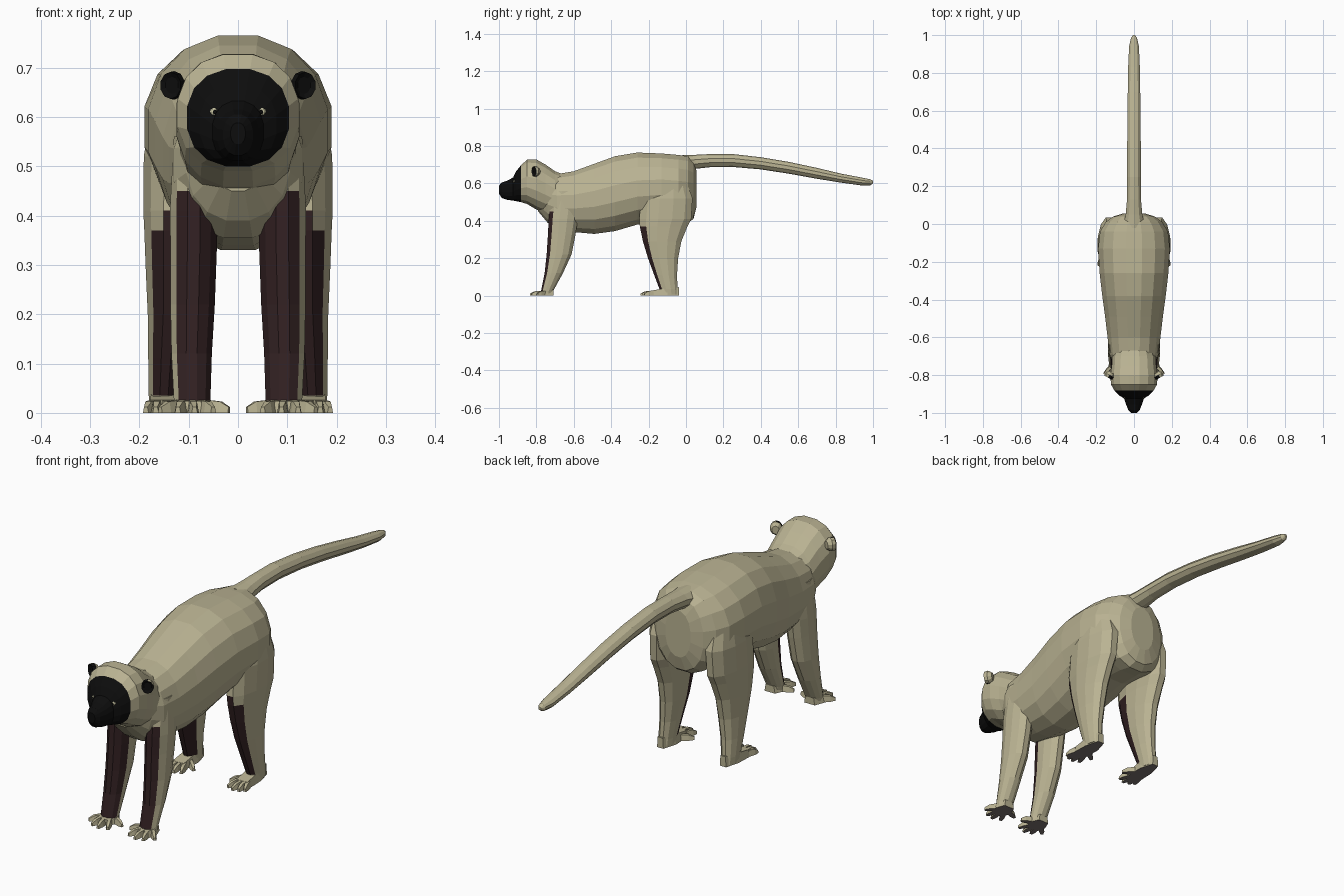
import bpy, bmesh, math
from mathutils import Vector, Matrix


def mat(name, rgb):
    m = bpy.data.materials.new(name)
    m.diffuse_color = (*rgb, 1)
    return m


FUR = mat("fur beige", (0.49, 0.45, 0.29))
BLACK = mat("face black", (0.004, 0.004, 0.004))
BROWN = mat("leg brown", (0.032, 0.015, 0.016))
SOLE = mat("sole grey", (0.20, 0.17, 0.16))
EYE = mat("eye pale", (0.52, 0.50, 0.33))


def finish(name, bm, mats, rule=None):
    bmesh.ops.recalc_face_normals(bm, faces=bm.faces[:])
    bm.normal_update()
    if rule:
        for f in bm.faces:
            f.material_index = rule(f.calc_center_median(), f.normal)
    me = bpy.data.meshes.new(name)
    bm.to_mesh(me)
    bm.free()
    for m in mats:
        me.materials.append(m)
    ob = bpy.data.objects.new(name, me)
    bpy.context.collection.objects.link(ob)
    return ob


def add_loft(bm, rings):
    loops = [[bm.verts.new(p) for p in r] for r in rings]
    for a, b in zip(loops, loops[1:]):
        n = len(a)
        for i in range(n):
            bm.faces.new((a[i], a[(i + 1) % n], b[(i + 1) % n], b[i]))
    bm.faces.new(loops[0])
    bm.faces.new(loops[-1])


def oval(n, e=1.0):
    pts = []
    for i in range(n):
        a = 2 * math.pi * (i + 0.5) / n
        c, s = math.cos(a), math.sin(a)
        pts.append((math.copysign(abs(c) ** e, c), math.copysign(abs(s) ** e, s)))
    k = max(p[1] for p in pts)          # keep the full height of the section
    return [(u / max(q[0] for q in pts), v / k) for u, v in pts]


def along_y(rows, n, e=1.0):
    """Rows: y, half width, bottom, top."""
    return [[(u * w, y, (lo + hi) / 2 + v * (hi - lo) / 2) for u, v in oval(n, e)]
            for y, w, lo, hi in rows]


def along_z(rows, n, s):
    """Rows: z, centre x, half width, front y, back y."""
    return [[(s * (x + u * w), (f + b) / 2 + v * (b - f) / 2, z) for u, v in oval(n)]
            for z, x, w, f, b in rows]


# Torso
bm = bmesh.new()
add_loft(bm, along_y([
    (-0.79, 0.06, 0.45, 0.60), (-0.74, 0.105, 0.39, 0.64), (-0.69, 0.13, 0.355, 0.65),
    (-0.60, 0.14, 0.34, 0.665), (-0.49, 0.153, 0.33, 0.705), (-0.38, 0.168, 0.345, 0.745),
    (-0.26, 0.182, 0.38, 0.765), (-0.13, 0.19, 0.40, 0.76), (-0.04, 0.18, 0.395, 0.752),
    (0.01, 0.15, 0.39, 0.745), (0.04, 0.11, 0.41, 0.72), (0.055, 0.06, 0.47, 0.67)], 16, 0.92))
finish("torso", bm, [FUR])

# Tail
bm = bmesh.new()
add_loft(bm, along_y([
    (-0.02, 0.06, 0.65, 0.752), (0.05, 0.044, 0.678, 0.753), (0.13, 0.037, 0.687, 0.757),
    (0.25, 0.036, 0.688, 0.757), (0.40, 0.036, 0.675, 0.74), (0.55, 0.035, 0.652, 0.715),
    (0.70, 0.033, 0.625, 0.683), (0.83, 0.031, 0.604, 0.652), (0.94, 0.026, 0.589, 0.631),
    (0.985, 0.016, 0.590, 0.622), (1.0, 0.006, 0.600, 0.614)], 10))
finish("tail", bm, [FUR])

# Head with dark face and muzzle
bm = bmesh.new()
add_loft(bm, along_y([
    (-0.66, 0.10, 0.42, 0.65), (-0.70, 0.115, 0.42, 0.665), (-0.75, 0.118, 0.44, 0.70),
    (-0.80, 0.125, 0.46, 0.728), (-0.85, 0.122, 0.49, 0.727), (-0.882, 0.103, 0.50, 0.697),
    (-0.908, 0.078, 0.505, 0.665), (-0.924, 0.052, 0.508, 0.632), (-0.955, 0.042, 0.512, 0.615),
    (-0.985, 0.030, 0.522, 0.605), (-1.0, 0.015, 0.545, 0.588)], 16, 0.88))
finish("head", bm, [FUR, BLACK], lambda c, n: int(c.y < -0.87))

LEG_FRONT = [(0.56, 0.10, 0.03, -0.70, -0.60), (0.45, 0.09, 0.046, -0.73, -0.572),
             (0.41, 0.09, 0.048, -0.734, -0.578),
             (0.33, 0.090, 0.047, -0.738, -0.59), (0.22, 0.092, 0.045, -0.745, -0.612),
             (0.12, 0.094, 0.041, -0.756, -0.658), (0.025, 0.093, 0.037, -0.775, -0.71),
             (0.005, 0.093, 0.034, -0.778, -0.712)]
LEG_HIND = [(0.62, 0.13, 0.045, -0.19, 0.0), (0.52, 0.133, 0.058, -0.24, 0.035),
            (0.41, 0.136, 0.056, -0.25, 0.028), (0.37, 0.137, 0.053, -0.247, 0.008),
            (0.29, 0.138, 0.049, -0.23, -0.025),
            (0.20, 0.140, 0.043, -0.203, -0.042), (0.11, 0.146, 0.036, -0.17, -0.048),
            (0.035, 0.150, 0.031, -0.142, -0.045), (0.005, 0.150, 0.029, -0.14, -0.042)]


def paw(name, s, outline, toes):
    """Flat palm from an outline, with tapered toes (x0, y0, x1, y1)."""
    bm = bmesh.new()
    cx = sum(p[0] for p in outline) / len(outline)
    top = [(s * (cx + (x - cx) * 0.8), y * 0.97 + outline[0][1] * 0.03, h) for x, y, h in outline]
    add_loft(bm, [[(s * x, y, 0) for x, y, h in outline], top])
    for x0, y0, x1, y1 in toes:
        d = Vector((x1 - x0, y1 - y0, 0))
        side = Vector((-d.y, d.x, 0)).normalized()
        rings = []
        for t, w, h in ((0, 0.011, 0.026), (0.6, 0.011, 0.023), (1, 0.006, 0.012)):
            c = Vector((x0, y0, 0)) + d * t
            sec = [c - side * w, c + side * w, c + side * w * 0.6 + Vector((0, 0, h)),
                   c - side * w * 0.6 + Vector((0, 0, h))]
            rings.append([(s * p.x, p.y, p.z) for p in sec])
        add_loft(bm, rings)
    finish(name, bm, [FUR, SOLE], lambda c, n: int(n.z < -0.7))


for s, label in ((1, "right"), (-1, "left")):
    # Legs, dark along the front and inner front
    for name, rows, top in (("front_leg", LEG_FRONT, 0.45), ("hind_leg", LEG_HIND, 0.41)):
        bm = bmesh.new()
        add_loft(bm, along_z(rows, 12, s))

        def dark(c, n, s=s, top=top):
            facing = n.y + 0.25 * s * n.x < -0.35
            limit = top if n.y < -0.6 else top - 0.03
            return int(facing and 0.022 < c.z < limit)
        finish(f"{name}_{label}", bm, [FUR, BROWN], dark)

    # Hands and feet
    paw(f"hand_{label}", s,
        [(0.07, -0.708, 0.03), (0.12, -0.708, 0.03), (0.136, -0.75, 0.028),
         (0.125, -0.79, 0.024), (0.07, -0.79, 0.024), (0.052, -0.75, 0.028)],
        [(0.06, -0.748, 0.018, -0.765), (0.074, -0.77, 0.05, -0.82), (0.093, -0.775, 0.088, -0.833),
         (0.112, -0.775, 0.122, -0.825), (0.122, -0.755, 0.158, -0.795)])
    paw(f"foot_{label}", s,
        [(0.135, -0.038, 0.045), (0.165, -0.038, 0.045), (0.182, -0.10, 0.042),
         (0.185, -0.195, 0.026), (0.12, -0.195, 0.026), (0.117, -0.10, 0.042)],
        [(0.13, -0.14, 0.085, -0.18), (0.128, -0.18, 0.112, -0.23), (0.147, -0.185, 0.14, -0.242),
         (0.163, -0.185, 0.167, -0.236), (0.173, -0.175, 0.187, -0.222)])

    # Ears, dark at the front
    bm = bmesh.new()
    tilt = Matrix.Rotation(s * 0.5, 3, "Z")
    rings = []
    for d, r in ((0.022, 0.6), (0.006, 1.0), (-0.010, 0.95), (-0.004, 0.6)):
        rings.append([tilt @ Vector((u * 0.024 * r, d, v * 0.029 * r)) + Vector((s * 0.132, -0.805, 0.664))
                      for u, v in oval(10)])
    add_loft(bm, rings)
    finish(f"ear_{label}", bm, [FUR, BLACK], lambda c, n: int(n.y < -0.2 or c.y < -0.822))

    # Eyes: pale bead with a small pupil
    for name, r, y, m in (("eye", 0.0105, -0.914, EYE), ("pupil", 0.0042, -0.9225, BLACK)):
        bm = bmesh.new()
        bmesh.ops.create_uvsphere(bm, u_segments=10, v_segments=6, radius=r,
                                  matrix=Matrix.Translation((s * 0.047, y, 0.61)))
        finish(f"{name}_{label}", bm, [m])
